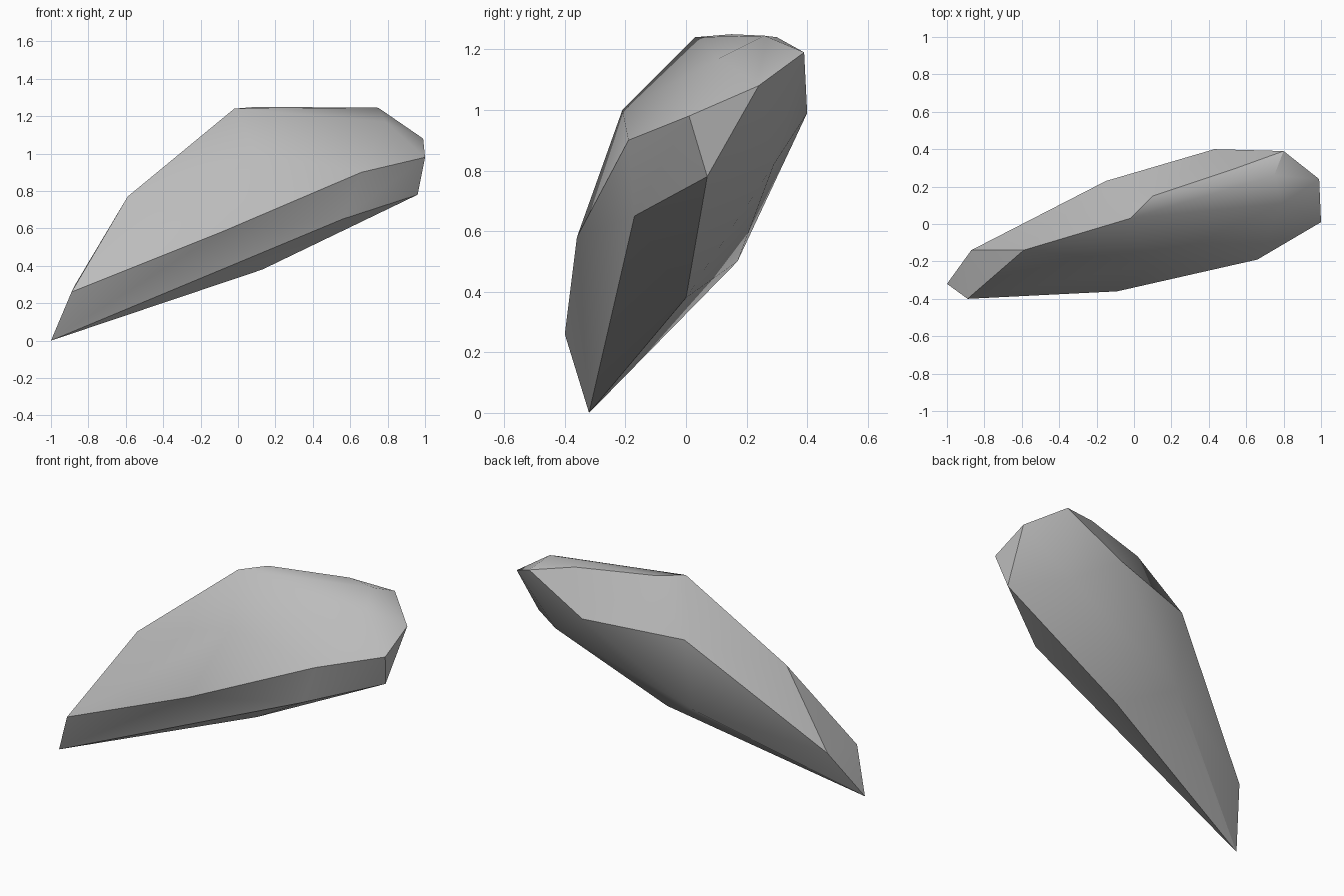
import bpy
import bmesh
import math

# Remove the default cube only
default_cube = bpy.data.objects.get("Cube")
if default_cube:
    bpy.data.objects.remove(default_cube, do_unlink=True)


def make_material(name, color):
    material = bpy.data.materials.new(name)
    material.use_nodes = True
    material.diffuse_color = color
    shader = material.node_tree.nodes["Principled BSDF"]
    shader.inputs["Base Color"].default_value = color
    shader.inputs["Roughness"].default_value = 0.9
    return material


def make_hull(name, corner_groups, material):
    """Wrap a tight convex skin around the chiselled corners."""
    mesh = bpy.data.meshes.new(name)
    bm = bmesh.new()
    for group in corner_groups:
        for corner in group:
            bm.verts.new(corner)
    bmesh.ops.convex_hull(bm, input=bm.verts[:])
    loose = [v for v in bm.verts if not v.link_faces]
    bmesh.ops.delete(bm, geom=loose, context='VERTS')
    bmesh.ops.recalc_face_normals(bm, faces=bm.faces[:])
    bm.to_mesh(mesh)
    bm.free()
    mesh.materials.append(material)
    obj = bpy.data.objects.new(name, mesh)
    bpy.context.collection.objects.link(obj)
    return obj


# Low pointed end
pointed_tip = [(-1, -.32, 0), (-.89, -.4, .26), (-.87, -.14, .3)]

# Ridge along the top, from the tip to the blunt end
top_ridge = [(-.59, -.14, .77), (-.02, .03, 1.24), (.1, .15, 1.25),
             (.55, .3, 1.24), (.75, .26, 1.245)]

# Broad front slope and the rim below it
front_slope = [(.1, -.21, 1), (.79, .11, 1.17), (-.09, -.36, .58), (.66, -.19, .9)]

# Blunt high end
blunt_end = [(.8, .39, 1.19), (.99, .24, 1.08), (1, .01, .98), (.96, .07, .78)]

# Back side
back_side = [(-.15, .23, .95), (.43, .4, .99), (-.17, .17, .5), (.69, .29, .82)]

# Underside keel
underside = [(.13, 0, .38), (.56, -.17, .65), (-.33, -.25, .3)]

stone_grey = make_material("stone grey", (0.5, 0.5, 0.5, 1))
rock = make_hull("rock", [pointed_tip, top_ridge, front_slope,
                          blunt_end, back_side, underside], stone_grey)

# Soft facets with crisp ridges
bpy.ops.object.select_all(action='DESELECT')
rock.select_set(True)
bpy.context.view_layer.objects.active = rock
bpy.ops.object.shade_smooth_by_angle(angle=math.radians(30))
